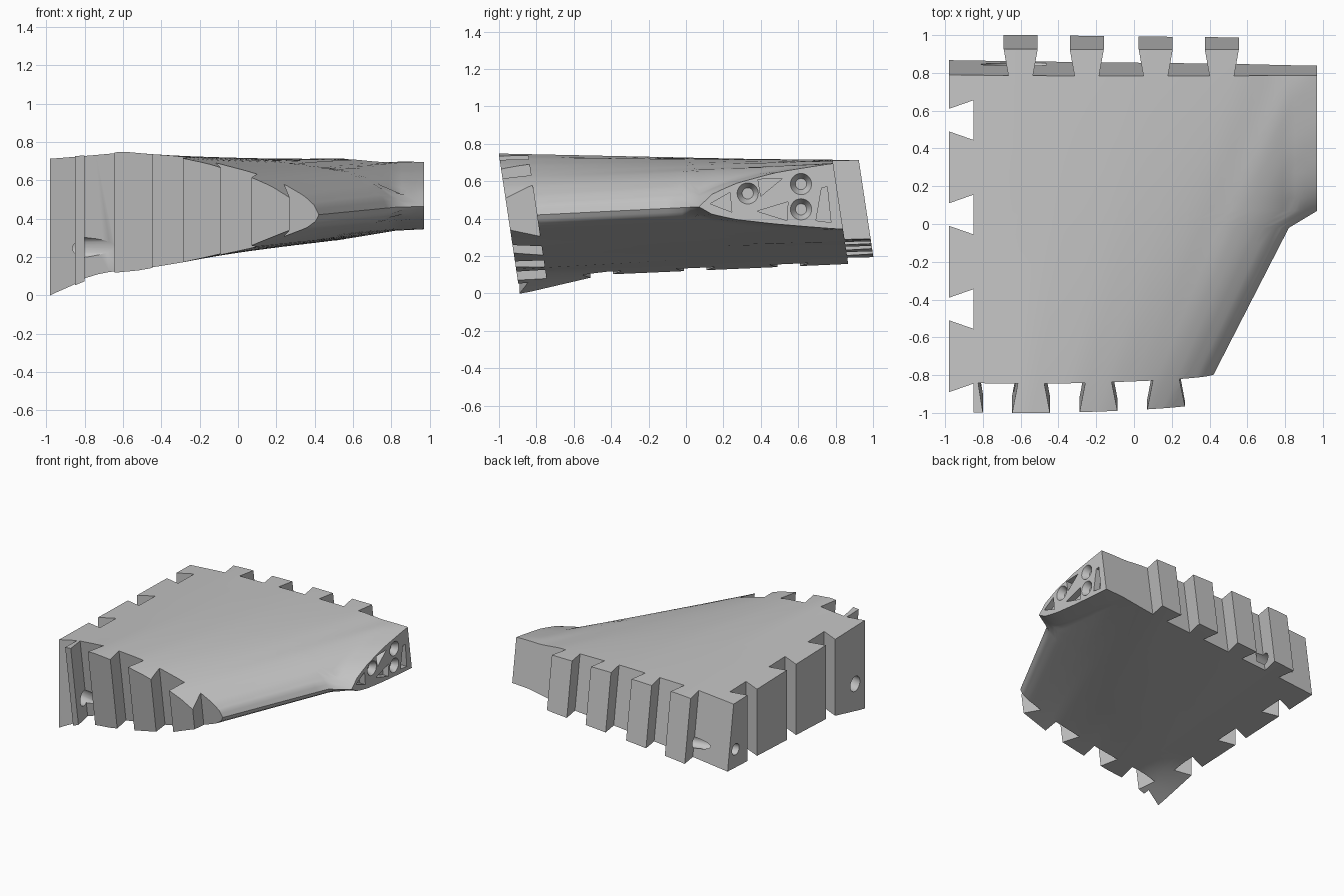
import bpy, bmesh, math
from mathutils import Vector, Matrix

cube = bpy.data.objects.get("Cube")
if cube:
    bpy.data.objects.remove(cube, do_unlink=True)

grey = bpy.data.materials.new("plain_grey")
grey.use_nodes = True
grey.diffuse_color = (0.55, 0.55, 0.55, 1)
grey.node_tree.nodes["Principled BSDF"].inputs["Base Color"].default_value = grey.diffuse_color

# Section curves: (fraction of chord from the nose, height)
FRONT_TOP = [(0, .42), (.014, .47), (.05, .52), (.12, .58), (.19, .62), (.26, .65),
             (.37, .69), (.51, .725), (.71, .745), (1, .71)]
FRONT_LOW = [(0, .42), (.014, .385), (.05, .35), (.107, .32), (.24, .25), (.37, .21),
             (.51, .17), (.66, .135), (.85, .11), (1, .085)]
BACK_TOP = [(0, .5), (.014, .56), (.05, .62), (.1, .665), (.17, .698), (.22, .695),
            (.29, .71), (.56, .715), (.83, .705), (1, .675)]
BACK_LOW = [(0, .5), (.014, .46), (.05, .42), (.1, .385), (.17, .345), (.29, .3),
            (.35, .28), (.56, .245), (.83, .195), (1, .155)]
LEFT_X, TIP_X, KINK_X, KINK_Y, SWEEP, FLARE = -.98, .97, .82, -.02, 1.95, .6


def interp(curve, s):
    s = min(max(s, 0), 1)
    for (a, za), (b, zb) in zip(curve, curve[1:]):
        if s <= b:
            return za + (zb - za) * (s - a) / (b - a)


def edge_x(y):
    slope = SWEEP if y < KINK_Y else FLARE
    return min(KINK_X + (y - KINK_Y) / slope, TIP_X)


def height(x, y, front, back):
    slope = SWEEP if x < KINK_X else FLARE
    nose_y = KINK_Y + slope * (x - KINK_X)
    v = (y + .8) / 1.6
    s = (y - nose_y) / SWEEP / (1.4 + .82 * v)
    return interp(front, s) * (1 - v) + interp(back, s) * v


def corner_flare(x, y):
    across = max(0, 1 - (x - LEFT_X) / .28)
    along = min(1, max(0, 1 - (y + .89) / .45))
    return .085 * across * along


def make_object(name, bm):
    bmesh.ops.recalc_face_normals(bm, faces=bm.faces)
    mesh = bpy.data.meshes.new(name)
    bm.to_mesh(mesh)
    bm.free()
    mesh.materials.append(grey)
    obj = bpy.data.objects.new(name, mesh)
    bpy.context.collection.objects.link(obj)
    return obj


def make_body():
    bm = bmesh.new()
    cols = 36
    ys = [-1.15 + (KINK_Y + 1.15) * i / 14 for i in range(15)]
    ys += [.025, .07] + [.07 + 1.08 * i / 16 for i in range(1, 17)]
    rows = []
    for y in ys:
        xs = [LEFT_X + (edge_x(y) - LEFT_X) * math.sin(math.pi / 2 * i / cols)
              for i in range(cols + 1)]
        top = [(x, y, height(x, y, FRONT_TOP, BACK_TOP)) for x in xs]
        low = [(x, y, height(x, y, FRONT_LOW, BACK_LOW) - corner_flare(x, y)) for x in xs]
        rows.append([bm.verts.new(p) for p in top + low[::-1]])
    for r0, r1 in zip(rows, rows[1:]):
        for i in range(len(r0)):
            j = (i + 1) % len(r0)
            bm.faces.new((r0[i], r0[j], r1[j], r1[i]))
    bm.faces.new(rows[0])
    bm.faces.new(rows[-1])
    bmesh.ops.remove_doubles(bm, verts=bm.verts, dist=1e-5)
    return make_object("wing_segment", bm)


def prism(name, points, place, lo, hi):
    bm = bmesh.new()
    a, b = [[bm.verts.new(place(u, v, w)) for u, v in points] for w in (lo, hi)]
    bm.faces.new(a)
    bm.faces.new(b)
    for i in range(len(a)):
        j = (i + 1) % len(a)
        bm.faces.new((a[i], a[j], b[j], b[i]))
    return make_object(name, bm)


def rod(name, start, end, r0, r1):
    start, end = Vector(start), Vector(end)
    axis = end - start
    turn = axis.to_track_quat('Z', 'Y').to_matrix().to_4x4()
    bm = bmesh.new()
    bmesh.ops.create_cone(bm, cap_ends=True, segments=32, radius1=r0, radius2=r1,
                          depth=axis.length,
                          matrix=Matrix.Translation((start + end) / 2) @ turn)
    return make_object(name, bm)


def carve(body, cutter, operation='DIFFERENCE'):
    cutter.hide_render = True
    mod = body.modifiers.new("carve", 'BOOLEAN')
    mod.operation, mod.solver, mod.object = operation, 'EXACT', cutter
    bpy.context.view_layer.objects.active = body
    bpy.ops.object.modifier_apply(modifier=mod.name)
    bpy.data.objects.remove(cutter, do_unlink=True)


def tab(centre, root, tip, root_half, tip_half):
    return [(centre - root_half, root), (centre - tip_half, tip),
            (centre + tip_half, tip), (centre + root_half, root)]


body = make_body()

# Dovetail tabs on the leaning front and back ends
outline = [(-1.2, -1), (-.8, -1), (-.825, -.845)]
for c in (-.545, -.188, .17):
    outline += tab(c, -.845, -1, .07, .1)
outline += [(1.2, -.845), (1.2, .78)]
for c in (.465, .115, -.25, -.6):
    outline += tab(c, .78, .92, .065, .09)[::-1]
outline += [(-1.2, .78)]
lean = lambda x, q, z: (x, q + .15 * (.74 - z), z)
carve(body, prism("end_outline", outline, lean, -.3, 1.1), 'INTERSECT')

# Dovetail slots along the straight side
for c in (.55, .05, -.45, -.95):
    slot = [(-1.03, c - .042), (-.85, c - .105), (-.85, c + .105), (-1.03, c + .042)]
    carve(body, prism("side_slot", slot, lambda x, y, z: (x, y, z), -.3, 1.1))

# Slanting pin holes through the corners
carve(body, rod("front_pin_hole", (-1.1, -.741, .245), (-.6, -.841, .245), .06, .06))
carve(body, rod("back_pin_hole", (-1.1, .74, .3), (-.47, .87, .3), .045, .045))

# Countersunk holes in the end face
for y, z in ((.33, .535), (.615, .585), (.615, .45)):
    carve(body, rod("end_hole", (.92, y, z), (.98, y, z), .03, .062))

# Triangular pockets in the end face
pockets = ([(.13, .48), (.235, .54), (.245, .435)],
           [(.385, .61), (.515, .615), (.4, .52)],
           [(.38, .44), (.545, .49), (.54, .39)],
           [(.695, .39), (.775, .38), (.755, .57), (.725, .565)])
for points in pockets:
    carve(body, prism("end_pocket", points, lambda y, z, x: (x, y, z), .92, 1.05))

bpy.ops.object.select_all(action='DESELECT')
body.select_set(True)
bpy.context.view_layer.objects.active = body
bpy.ops.object.shade_smooth_by_angle(angle=math.radians(30))
